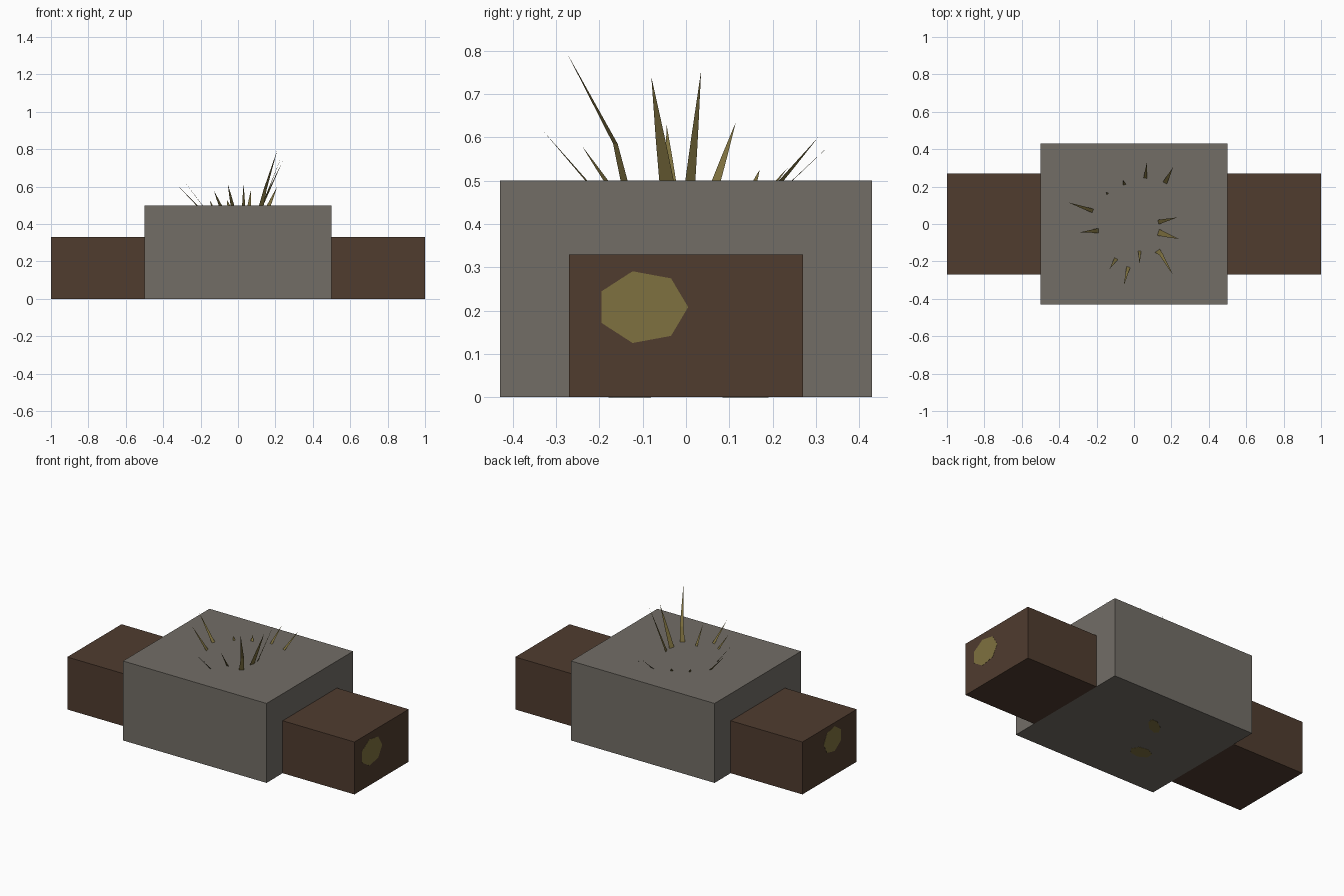
import bpy, bmesh, math
from mathutils import Vector

if "Cube" in bpy.data.objects:
    bpy.data.objects.remove(bpy.data.objects["Cube"])


def material(name, rgb):
    m = bpy.data.materials.new(name)
    m.diffuse_color = (*rgb, 1)
    m.use_nodes = True
    m.node_tree.nodes["Principled BSDF"].inputs["Base Color"].default_value = m.diffuse_color
    return m


STONE = material("stone_grey", (0.17, 0.155, 0.134))
WOOD = material("dark_wood", (0.08, 0.045, 0.028))
OLIVE = material("olive", (0.21, 0.165, 0.05))


def finish(name, bm, mat):
    me = bpy.data.meshes.new(name)
    bm.to_mesh(me)
    bm.free()
    me.materials.append(mat)
    ob = bpy.data.objects.new(name, me)
    bpy.context.collection.objects.link(ob)
    return ob


def box(name, lo, hi, mat):
    lo, hi = Vector(lo), Vector(hi)
    bm = bmesh.new()
    bmesh.ops.create_cube(bm, size=1)
    bmesh.ops.scale(bm, vec=hi - lo, verts=bm.verts)
    bmesh.ops.translate(bm, vec=(lo + hi) / 2, verts=bm.verts)
    return finish(name, bm, mat)


def prism(name, center, u, v, depth, mat, sides=7):
    """Flat-sided stem with its visible end at center, running along depth."""
    c, u, v, d = map(Vector, (center, u, v, depth))
    bm = bmesh.new()
    ring = []
    for i in range(sides):
        a = 2 * math.pi * i / sides
        ring.append(bm.verts.new(c + u * math.cos(a) + v * math.sin(a)))
    face = bm.faces.new(ring)
    ext = bmesh.ops.extrude_face_region(bm, geom=[face], use_keep_orig=True)
    bmesh.ops.translate(bm, vec=d, verts=[g for g in ext["geom"] if isinstance(g, bmesh.types.BMVert)])
    bmesh.ops.recalc_face_normals(bm, faces=bm.faces)
    return finish(name, bm, mat)


def blade(name, base, tip, width, mid=None):
    """Flat pointed leaf, rooted inside the block."""
    base, tip = Vector((*base, 0.5)), Vector(tip)
    out = tip - base
    side = Vector((-out.y, out.x, 0)).normalized() * width / 2
    mid = Vector(mid) if mid else base.lerp(tip, 0.4)
    bm = bmesh.new()
    rows = [(base - Vector((0, 0, 0.12)), 1), (base, 1), (mid, 0.65)]
    pairs = [(bm.verts.new(p - side * k), bm.verts.new(p + side * k)) for p, k in rows]
    for a, b in zip(pairs, pairs[1:]):
        bm.faces.new((a[0], a[1], b[1], b[0]))
    bm.faces.new((*pairs[-1], bm.verts.new(tip)))
    return finish(name, bm, OLIVE)


# Main block and the two side blocks
box("main_block", (-0.5, -0.43, 0), (0.5, 0.43, 0.5), STONE)
for label, x0, x1 in (("right", 0.5, 1), ("left", -1, -0.5)):
    box(label + "_block", (x0, -0.27, 0), (x1, 0.27, 0.33), WOOD)

# Seven-sided stem ends showing flush in the side blocks
prism("right_stem_end", (1.001, -0.1, 0.208), (0.105, 0, 0) and (0, 0.105, 0), (0, 0, 0.085), (-0.3, 0, 0), OLIVE)
prism("left_stem_end", (-1.001, -0.03, 0.23), (0, 0.09, 0), (0, 0, 0.08), (0.3, 0, 0), OLIVE)

# Root patches showing flush in the underside
prism("root_patch_large", (-0.16, -0.13, -0.001), (0.07, 0, 0), (0, 0.05, 0), (0, 0, 0.1), OLIVE)
prism("root_patch_small", (-0.03, 0.14, -0.001), (0.06, 0.05, 0), (0.02, -0.025, 0), (0, 0, 0.1), OLIVE)

# Ring of leaves: base xy, tip xyz, width
LEAVES = [
    ((0.13, -0.045), (0.24, -0.08, 0.74), 0.035),
    ((0.13, 0.01), (0.23, 0.035, 0.755), 0.024),
    ((0.165, 0.22), (0.21, 0.305, 0.6), 0.024),
    ((0.06, 0.245), (0.07, 0.335, 0.585), 0.018),
    ((-0.05, 0.21), (-0.06, 0.235, 0.53), 0.016),
    ((-0.14, 0.16), (-0.15, 0.17, 0.525), 0.014),
    ((-0.22, 0.07), (-0.35, 0.115, 0.635), 0.022),
    ((-0.19, -0.035), (-0.29, -0.045, 0.63), 0.024),
    ((-0.095, -0.185), (-0.13, -0.24, 0.58), 0.02),
    ((-0.03, -0.23), (-0.055, -0.33, 0.615), 0.02),
    ((0.03, -0.145), (0.03, -0.215, 0.615), 0.016),
]
for i, (base, tip, w) in enumerate(LEAVES):
    blade(f"leaf_{i + 1}", base, tip, w)
blade("tall_bent_leaf", (0.125, -0.143), (0.21, -0.275, 0.795), 0.03, mid=(0.145, -0.163, 0.585))
